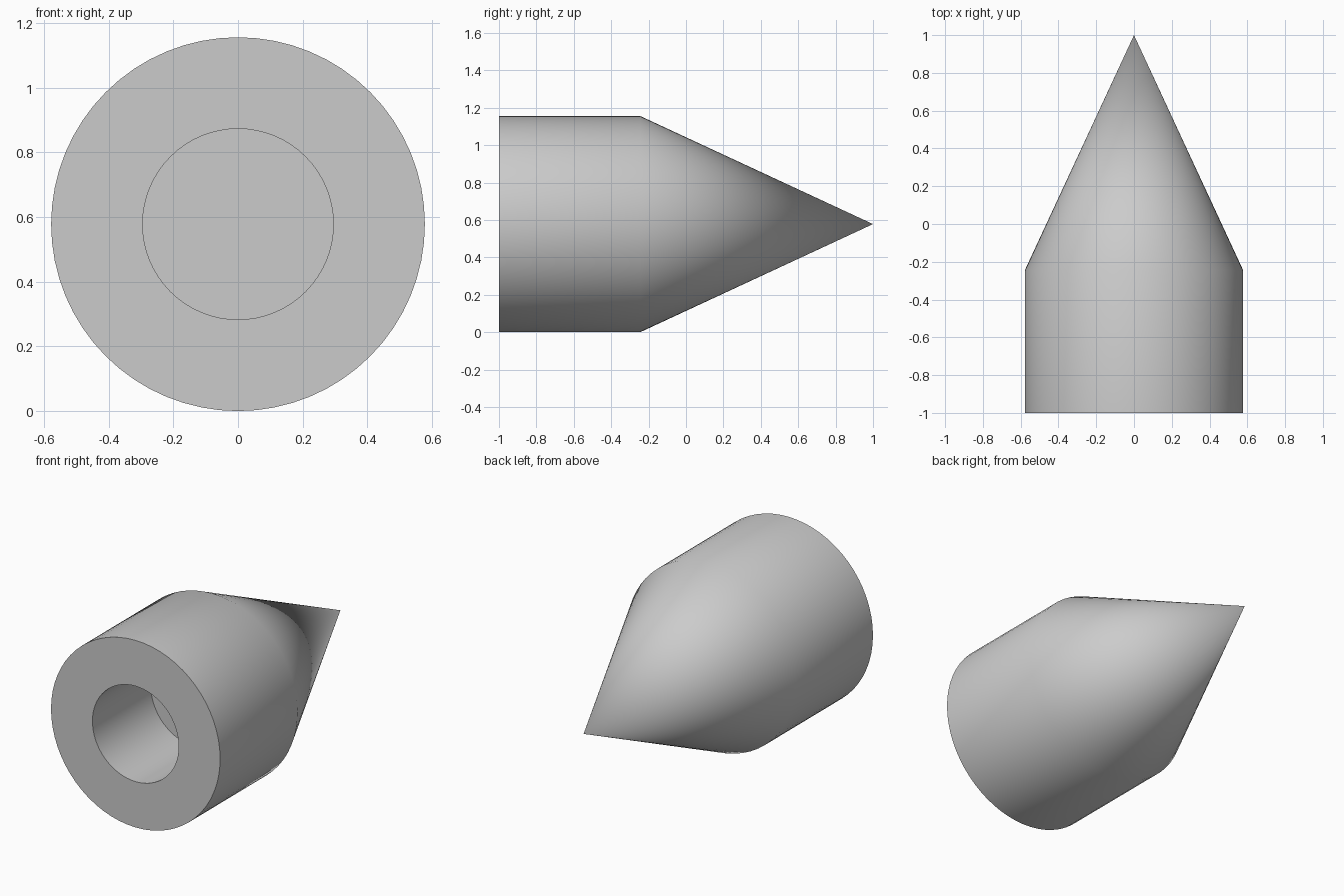
import bpy
import bmesh
import math
from mathutils import Matrix, Vector

cube = bpy.data.objects.get("Cube")
if cube:
    bpy.data.objects.remove(cube, do_unlink=True)

SEGMENTS = 64
RADIUS = 0.578
BORE = 0.295

# Plain grey material
grey = bpy.data.materials.new("plain_grey")
grey.use_nodes = True
colour = (0.6, 0.6, 0.6, 1)
grey.diffuse_color = colour
grey.node_tree.nodes["Principled BSDF"].inputs["Base Color"].default_value = colour

# Profile as (radius, y): bore floor, bore wall, front rim, body, cone tip
profile = [(0, -0.43), (BORE, -0.43), (BORE, -1), (RADIUS, -1), (RADIUS, -0.245), (0, 1)]

# Revolve the profile around the long axis
bm = bmesh.new()
verts = [bm.verts.new((r, y, 0)) for r, y in profile]
edges = [bm.edges.new(pair) for pair in zip(verts, verts[1:])]
bmesh.ops.spin(bm, geom=verts + edges, cent=(0, 0, 0), axis=(0, 1, 0),
               angle=math.tau, steps=SEGMENTS, use_merge=False)
bmesh.ops.remove_doubles(bm, verts=bm.verts, dist=0.0001)
bmesh.ops.recalc_face_normals(bm, faces=bm.faces)
bmesh.ops.transform(bm, matrix=Matrix.Translation(Vector((0, 0, RADIUS))), verts=bm.verts)

mesh = bpy.data.meshes.new("pointed_cap")
bm.to_mesh(mesh)
bm.free()
mesh.materials.append(grey)
cap = bpy.data.objects.new("pointed_cap", mesh)
bpy.context.collection.objects.link(cap)

# Smooth round surfaces, crisp rim and bore edges
bpy.ops.object.select_all(action="DESELECT")
cap.select_set(True)
bpy.context.view_layer.objects.active = cap
bpy.ops.object.shade_smooth_by_angle(angle=math.radians(30))
